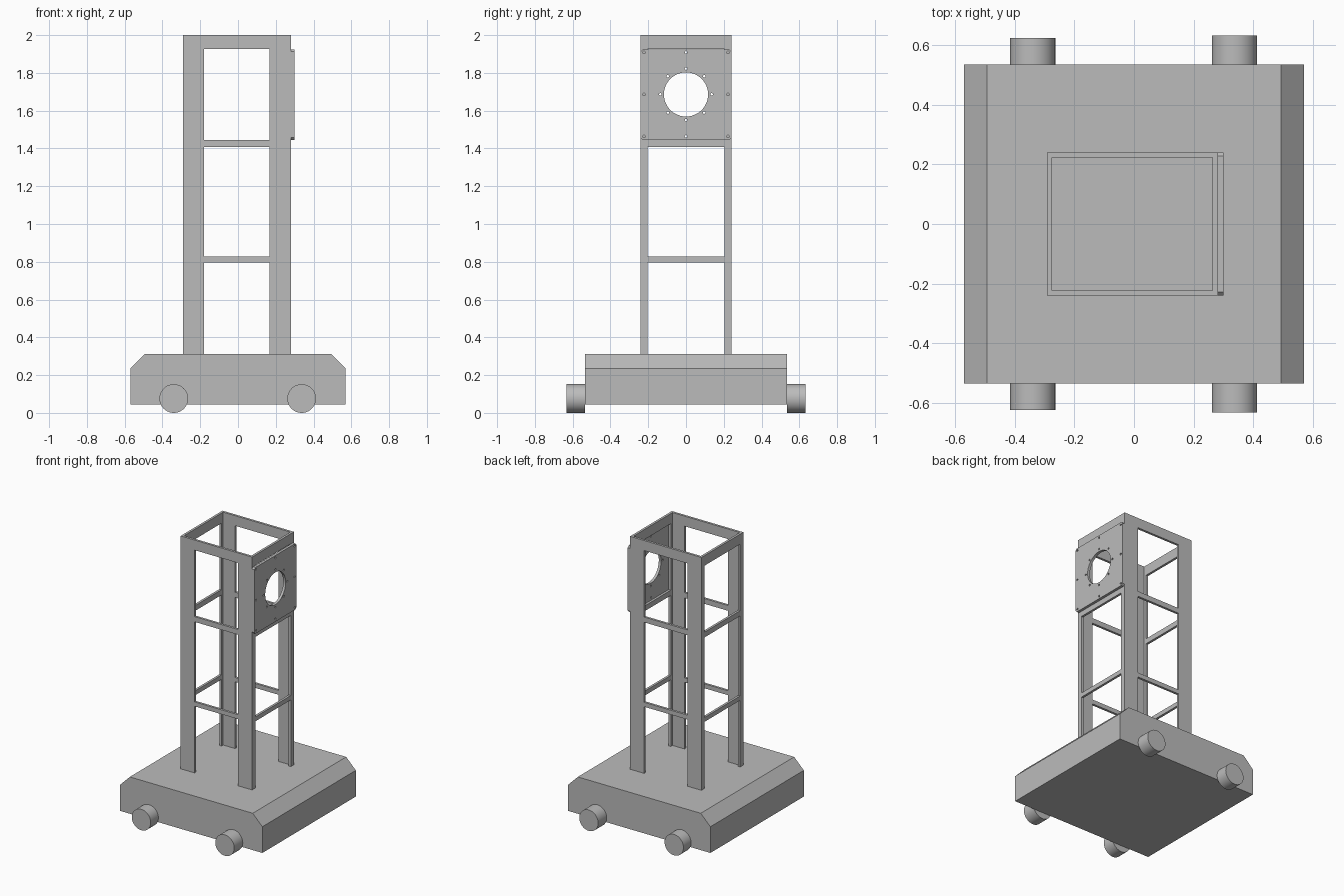
import bpy, bmesh
from math import sin, cos, pi
from mathutils import Matrix

cube = bpy.data.objects.get("Cube")
if cube:
    bpy.data.objects.remove(cube, do_unlink=True)

grey = bpy.data.materials.new("plain grey")
grey.use_nodes = True
colour = (0.5, 0.5, 0.5, 1)
grey.diffuse_color = colour
grey.node_tree.nodes["Principled BSDF"].inputs["Base Color"].default_value = colour

# Local (u, v, depth) onto the front plane (x, z) or the side plane (y, z)
FRONT = Matrix(((1, 0, 0, 0), (0, 0, -1, 0), (0, 1, 0, 0), (0, 0, 0, 1)))
SIDE = Matrix(((0, 0, 1, 0), (1, 0, 0, 0), (0, 1, 0, 0), (0, 0, 0, 1)))


def rect(u0, u1, v0, v1):
    return [(u0, v0), (u1, v0), (u1, v1), (u0, v1)]


def circle(u, v, r, n):
    return [(u + r * cos(2 * pi * i / n), v + r * sin(2 * pi * i / n)) for i in range(n)]


def slab(name, plane, loops, low, high):
    """Extrude an outline with holes between two depths along the plane's world normal axis."""
    curve = bpy.data.curves.new(name, "CURVE")
    curve.dimensions = "2D"
    curve.fill_mode = "BOTH"
    curve.extrude = (high - low) / 2
    for loop in loops:
        spline = curve.splines.new("POLY")
        spline.points.add(len(loop) - 1)
        for point, (u, v) in zip(spline.points, loop):
            point.co = (u, v, 0, 1)
        spline.use_cyclic_u = True
    helper = bpy.data.objects.new(name + " outline", curve)
    bpy.context.collection.objects.link(helper)
    graph = bpy.context.evaluated_depsgraph_get()
    mesh = bpy.data.meshes.new_from_object(helper.evaluated_get(graph))
    bpy.data.objects.remove(helper, do_unlink=True)
    bpy.data.curves.remove(curve)

    middle = (low + high) / 2
    offset = (0, middle, 0) if plane is FRONT else (middle, 0, 0)
    bm = bmesh.new()
    bm.from_mesh(mesh)
    bmesh.ops.remove_doubles(bm, verts=bm.verts, dist=0.0001)
    bmesh.ops.transform(bm, matrix=Matrix.Translation(offset) @ plane, verts=bm.verts)
    bmesh.ops.recalc_face_normals(bm, faces=bm.faces)
    bm.to_mesh(mesh)
    bm.free()
    mesh.name = name
    mesh.materials.clear()
    mesh.materials.append(grey)
    obj = bpy.data.objects.new(name, mesh)
    bpy.context.collection.objects.link(obj)
    bpy.ops.object.select_all(action="DESELECT")
    obj.select_set(True)
    bpy.context.view_layer.objects.active = obj
    bpy.ops.object.shade_smooth_by_angle(angle=pi / 6)
    return obj


# Chamfered base block
DECK = 0.312
slab("base", FRONT, [[(-0.57, 0.045), (0.57, 0.045), (0.57, 0.235), (0.493, DECK),
                      (-0.493, DECK), (-0.57, 0.235)]], -0.535, 0.535)

# Wheels on the front and back of the base
for x, reach, side in ((-0.34, 0.623, "right"), (0.337, 0.633, "left")):
    tyre = [circle(x, 0.076, 0.076, 40)]
    slab("front_" + side + "_wheel", FRONT, tyre, -reach, -0.535)
    slab("back_" + side + "_wheel", FRONT, tyre, 0.535, reach)


def frame_wall(name, plane, u0, u1, w0, w1, low, high):
    """Two legs with crossbars: an open bottom bay and two windows above."""
    outline = [(u0, DECK), (w0, DECK), (w0, 0.795), (w1, 0.795), (w1, DECK),
               (u1, DECK), (u1, 2), (u0, 2)]
    windows = [rect(w0, w1, 0.827, 1.407), rect(w0, w1, 1.445, 1.927)]
    slab(name, plane, [outline] + windows, low, high)


# Thin-walled tower frame
X0, X1, Y, WALL = -0.292, 0.281, 0.24, 0.017
frame_wall("tower_front_wall", FRONT, X0, X1, -0.18, 0.168, -Y, -Y + WALL)
frame_wall("tower_back_wall", FRONT, X0, X1, -0.18, 0.168, Y - WALL, Y)
inner = Y - WALL
frame_wall("tower_right_wall", SIDE, -inner, inner, -0.203, 0.203, X0, X0 + WALL)
frame_wall("tower_left_wall", SIDE, -inner, inner, -0.203, 0.203, X1 - WALL, X1)

# Mounting plate with clipped corners, a round opening and bolt holes
p, z0, z1, c, mid = 0.24, 1.445, 1.925, 0.012, 1.686
corners = [(-p + c, z0), (p - c, z0), (p, z0 + c), (p, z1 - c),
           (p - c, z1), (-p + c, z1), (-p, z1 - c), (-p, z0 + c)]
holes = [circle(0, mid, 0.117, 48)]
holes += [circle(u, v, 0.007, 10) for u, v in circle(0, mid, 0.136, 8)]
holes += [circle(a * 0.222, mid + b * 0.222, 0.007, 10)
          for a in (-1, 0, 1) for b in (-1, 0, 1) if a or b]
slab("mounting_plate", SIDE, [corners] + holes, X1, 0.3)
